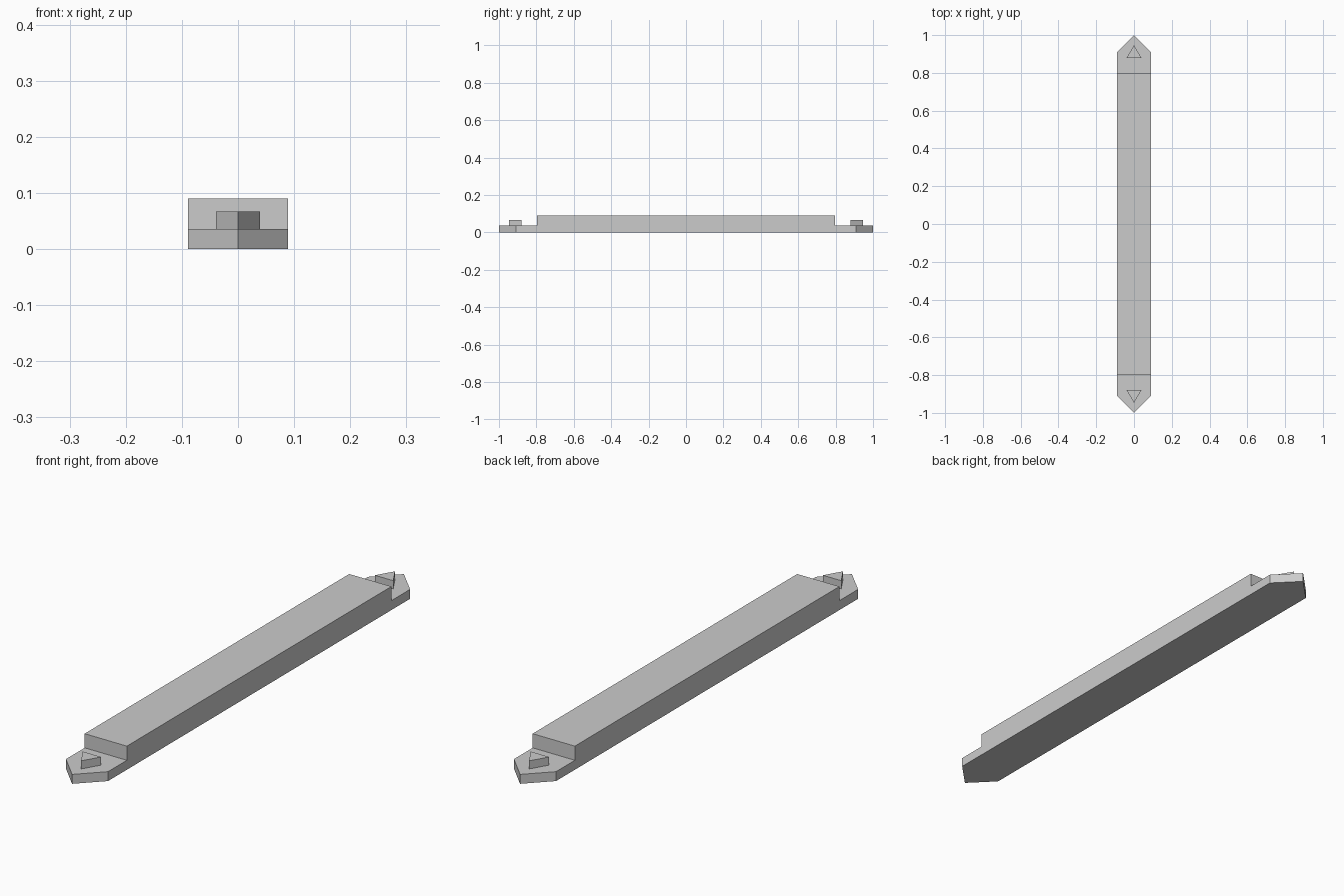
import bpy
import bmesh
import math

HALF_WIDTH = 0.089
PLATE_TOP, BEAM_TOP, STUD_TOP = 0.036, 0.09, 0.067
BEAM_END, SHOULDER, TIP = 0.797, 0.91, 1.0

cube = bpy.data.objects.get("Cube")
if cube:
    bpy.data.objects.remove(cube, do_unlink=True)

grey = bpy.data.materials.new("light grey")
grey.use_nodes = True
colour = (0.6, 0.6, 0.6, 1)
grey.diffuse_color = colour
grey.node_tree.nodes["Principled BSDF"].inputs["Base Color"].default_value = colour


def extrude_up(bm, faces, height):
    """Extrude faces along z and return the new top faces."""
    result = bmesh.ops.extrude_face_region(bm, geom=faces)["geom"]
    verts = [g for g in result if isinstance(g, bmesh.types.BMVert)]
    bmesh.ops.translate(bm, vec=(0, 0, height), verts=verts)
    return [g for g in result if isinstance(g, bmesh.types.BMFace)]


def finish(bm, name):
    bmesh.ops.recalc_face_normals(bm, faces=bm.faces)
    mesh = bpy.data.meshes.new(name)
    bm.to_mesh(mesh)
    bm.free()
    mesh.materials.append(grey)
    obj = bpy.data.objects.new(name, mesh)
    bpy.context.collection.objects.link(obj)
    return obj


# Beam body: pointed thin ends with a raised middle block
bm = bmesh.new()
w = HALF_WIDTH
corners = {(sx, sy): bm.verts.new((sx * w, sy * BEAM_END, 0))
           for sx in (-1, 1) for sy in (-1, 1)}
outline = [corners[key] for key in ((-1, -1), (1, -1), (1, 1), (-1, 1))]
bottom = [bm.faces.new(outline)]
for s in (-1, 1):
    end = [bm.verts.new((x, s * y, 0))
           for x, y in ((w, SHOULDER), (0, TIP), (-w, SHOULDER))]
    bottom.append(bm.faces.new([corners[-1, s], corners[1, s]] + end))
tops = extrude_up(bm, bottom, PLATE_TOP)
middle = min(tops, key=lambda f: f.calc_center_median().length)
extrude_up(bm, [middle], BEAM_TOP - PLATE_TOP)
bmesh.ops.recalc_face_normals(bm, faces=bm.faces)
bmesh.ops.dissolve_limit(bm, angle_limit=math.radians(1),
                         verts=bm.verts, edges=bm.edges)
finish(bm, "beam_body")

# Triangular locating studs pointing outward on both ends
for s, name in ((-1, "front_stud"), (1, "back_stud")):
    bm = bmesh.new()
    triangle = bm.faces.new([bm.verts.new((x, s * y, PLATE_TOP))
                             for x, y in ((-0.039, 0.88), (0.039, 0.88), (0, 0.946))])
    extrude_up(bm, [triangle], STUD_TOP - PLATE_TOP)
    finish(bm, name)
